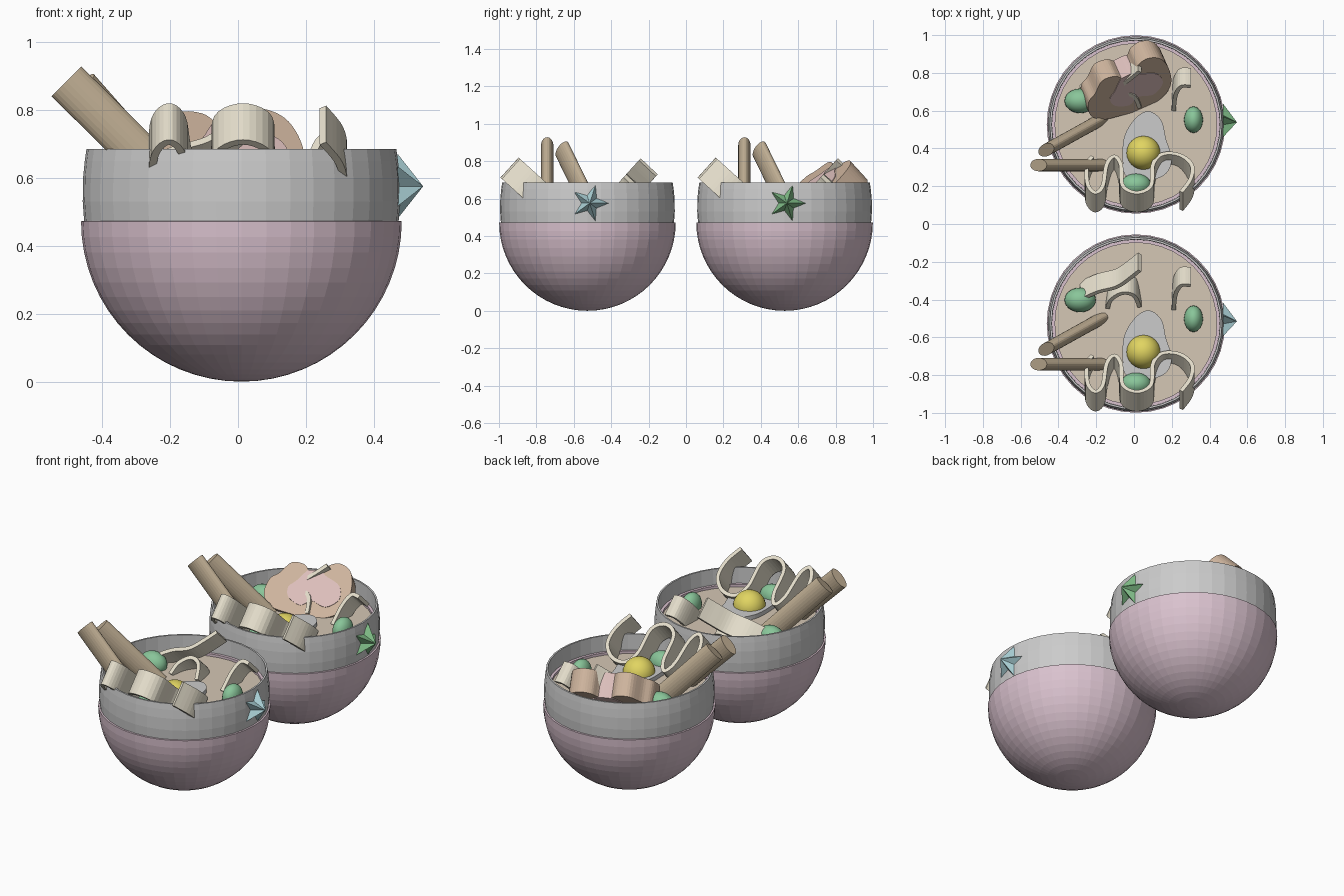
import bpy, bmesh, math
from mathutils import Vector, Matrix

if "Cube" in bpy.data.objects:
    bpy.data.objects.remove(bpy.data.objects["Cube"])

def mat(name, r, g, b):
    m = bpy.data.materials.new(name)
    m.diffuse_color = (r, g, b, 1)
    m.use_nodes = True
    m.node_tree.nodes["Principled BSDF"].inputs["Base Color"].default_value = m.diffuse_color
    return m

PINK = mat("pink_glaze", .70, .54, .62)
SOUP = mat("broth", .66, .57, .46)
NOOD = mat("noodle", .78, .73, .60)
WOOD = mat("wood", .52, .42, .29)
GREEN = mat("pea", .25, .56, .32)
YOLK = mat("yolk", .75, .66, .12)
BLUE = mat("star_blue", .42, .66, .70)
DGREEN = mat("star_green", .22, .52, .25)
BROWN = mat("meat", .62, .46, .34)
ROSE = mat("meat_core", .72, .52, .50)

def finish(bm, name, m=None, smooth=False):
    bmesh.ops.recalc_face_normals(bm, faces=bm.faces)
    me = bpy.data.meshes.new(name)
    bm.to_mesh(me)
    bm.free()
    o = bpy.data.objects.new(name, me)
    bpy.context.collection.objects.link(o)
    if m:
        me.materials.append(m)
    for p in me.polygons:
        p.use_smooth = smooth
    return o

def spline(pts, closed=False, n=5):
    """Catmull-Rom through the points."""
    P = [Vector(p) for p in pts]
    k = len(P)
    get = lambda i: P[i % k] if closed else P[max(0, min(k - 1, i))]
    out = []
    for i in range(k if closed else k - 1):
        a, b, c, d = (get(i + j) for j in (-1, 0, 1, 2))
        for s in range(n):
            t = s / n
            out.append(.5 * (2 * b + (c - a) * t + (2 * a - 5 * b + 4 * c - d) * t * t
                             + (3 * b - a - 3 * c + d) * t ** 3))
    if not closed:
        out.append(P[-1])
    return out

def lathe(name, prof, origin, m=None, seg=40):
    bm = bmesh.new()
    vs = [bm.verts.new((r, 0, z)) for r, z in prof]
    es = [bm.edges.new(e) for e in zip(vs, vs[1:])]
    bmesh.ops.spin(bm, geom=vs + es, cent=(0, 0, 0), axis=(0, 0, 1),
                   angle=2 * math.pi, steps=seg)
    bmesh.ops.remove_doubles(bm, verts=bm.verts, dist=1e-4)
    bmesh.ops.translate(bm, verts=bm.verts, vec=origin)
    return finish(bm, name, m)

def prism(name, outline, depth, mtx, m=None):
    """Outline in local xy, extruded down local -z."""
    bm = bmesh.new()
    f = bm.faces.new([bm.verts.new((p[0], p[1], 0)) for p in outline])
    r = bmesh.ops.extrude_face_region(bm, geom=[f], use_keep_orig=True)
    bmesh.ops.translate(bm, vec=(0, 0, -depth),
                        verts=[v for v in r["geom"] if isinstance(v, bmesh.types.BMVert)])
    bm.transform(mtx)
    return finish(bm, name, m)

def ball(name, c, radii, m):
    bm = bmesh.new()
    bmesh.ops.create_uvsphere(bm, u_segments=24, v_segments=14, radius=1)
    bm.transform(Matrix.Translation(c) @ Matrix.Diagonal((*radii, 1)))
    return finish(bm, name, m, True)

def ribbon(name, path, origin, amp, width):
    """Wavy strip: path is (x, distance along amp); width is the strip direction."""
    bm = bmesh.new()
    a = [bm.verts.new(origin + Vector((p.x, 0, 0)) + amp * p.y) for p in spline(path)]
    b = [bm.verts.new(v.co + width) for v in a]
    for i in range(len(a) - 1):
        bm.faces.new((a[i], a[i + 1], b[i + 1], b[i]))
    o = finish(bm, name, NOOD)
    s = o.modifiers.new("thickness", "SOLIDIFY")
    s.thickness, s.offset = .022, 0

def frame(u, v, n, o):
    return Matrix.Translation(o) @ Matrix((u, v, n)).transposed().to_4x4()

WAVE = [(-.23, .26), (-.26, .2), (-.255, .06), (-.215, 0), (-.175, .05), (-.155, .2),
        (-.115, .26), (-.08, .2), (-.07, .05), (.005, 0), (.08, .05), (.09, .2),
        (.14, .275), (.23, .27), (.295, .2), (.29, .1), (.24, .005)]
LONG = [(-.29, .23), (-.2, .17), (-.1, .13), (-.03, .06), (.02, 0)]
ARCH = [(-.15, .30), (-.13, .23), (-.07, .18), (-.01, .2), (.02, .29)]
HOOK = [(.29, .12), (.24, .12), (.21, .19), (.20, .31)]
EGG = [(.07, .07), (.135, .02), (.16, -.08), (.19, -.18), (.16, -.26), (.07, -.295),
       (-.05, -.275), (-.07, -.18), (-.06, -.06), (0, .035)]

def noodle_bowl(tag, cy, star_mat):
    C = Vector((.01, cy, 0))
    # Lower bowl with inner lip
    R = .472
    prof = [(R * math.sin(i * math.pi / 32), R - R * math.cos(i * math.pi / 32)) for i in range(17)]
    prof += [(.448, .475), (.444, .59), (.428, .59), (.428, .5)]
    lathe(tag + "_bowl_base", prof, C, PINK)
    # Grey upper band
    lathe(tag + "_bowl_rim", [(.462, .46), (.467, .53), (.466, .6), (.461, .65), (.456, .685),
                              (.446, .685), (.444, .6), (.444, .46), (.462, .46)], C)
    # Broth
    lathe(tag + "_broth", [(0, .575), (.432, .575), (.43, .5), (0, .5)], C, SOUP)
    # Egg
    prism(tag + "_egg_white", spline(EGG, True), .04, Matrix.Translation(C + Vector((0, 0, .6))))
    ball(tag + "_egg_yolk", C + Vector((.04, -.15, .592)), (.09, .09, .09), YOLK)
    # Peas
    for i, (x, y, rx, ry) in enumerate([(-.295, .125, .083, .065), (.305, .025, .05, .07),
                                        (0, -.32, .08, .06)]):
        ball(f"{tag}_pea_{i}", C + Vector((x, y, .595)), (rx, ry, .07), GREEN)
    # Noodles: front wave and back pieces leaning opposite ways
    ribbon(tag + "_noodle_front", WAVE, C + Vector((0, -.36, .812)),
           Vector((0, .74, -.67)), Vector((0, -.67, -.74)) * .145)
    for n, path in (("long", LONG), ("arch", ARCH), ("hook", HOOK)):
        ribbon(f"{tag}_noodle_{n}", path, C + Vector((0, .28, .81)),
               Vector((0, -.67, -.74)), Vector((0, .7, -.66)) * .13)
    # Chopsticks with oval section, leaning 45 degrees over the left rim
    oval = [(.062 * math.cos(t * math.pi / 12), .033 * math.sin(t * math.pi / 12)) for t in range(24)]
    for i, (end, yaw) in enumerate([((-.515, -.215, .884), 0), ((-.475, -.135, .862), 29)]):
        rot = Matrix.Rotation(math.radians(yaw), 3, 'Z')
        n = rot @ Vector((-.71, 0, .705)).normalized()
        v = rot @ Vector((0, 1, 0))
        prism(f"{tag}_chopstick_{i}", oval, .46, frame(v.cross(n), v, n, C + Vector(end)), WOOD)
    # Raised star on the right side
    bm = bmesh.new()
    ring = []
    for i in range(10):
        a = math.radians(36 * i)
        r = .1 if i % 2 == 0 else .046
        ring.append(bm.verts.new((.46, r * math.cos(a), r * math.sin(a))))
    tip = bm.verts.new((.535, 0, 0))
    for i in range(10):
        bm.faces.new((ring[i], ring[(i + 1) % 10], tip))
    bm.faces.new(ring[::-1])
    bmesh.ops.translate(bm, verts=bm.verts, vec=C + Vector((0, .012, .575)))
    finish(bm, tag + "_star", star_mat)

noodle_bowl("front", -.527, BLUE)
noodle_bowl("back", .527, DGREEN)

# Meat slice leaning in the back bowl
MEAT = [(-.27, -.05), (-.25, .04), (-.2, .08), (-.14, .145), (-.07, .14), (-.03, .1), (.03, .1),
        (.07, .145), (.13, .16), (.19, .12), (.21, .03), (.19, -.08), (.12, -.15), (0, -.17),
        (-.12, -.15), (-.22, -.12)]
CORE = [(-.1, .04), (-.05, .1), (-.03, .107), (.03, .107), (.06, .08), (.14, .03), (.15, -.05),
        (.08, -.1), (0, -.07), (-.06, -.1), (-.13, -.06), (-.14, 0)]
rot = Matrix.Rotation(math.radians(24), 3, 'Z')
u = rot @ Vector((1, 0, 0))
v = rot @ Vector((0, .7071, .7071))
n = u.cross(v)
mid = Vector((0, .72, .69))
prism("meat_slice", spline(MEAT, True), .14, frame(u, v, n, mid), BROWN)
prism("meat_core", spline(CORE, True), .148, frame(u, v, n, mid + n * .004), ROSE)
